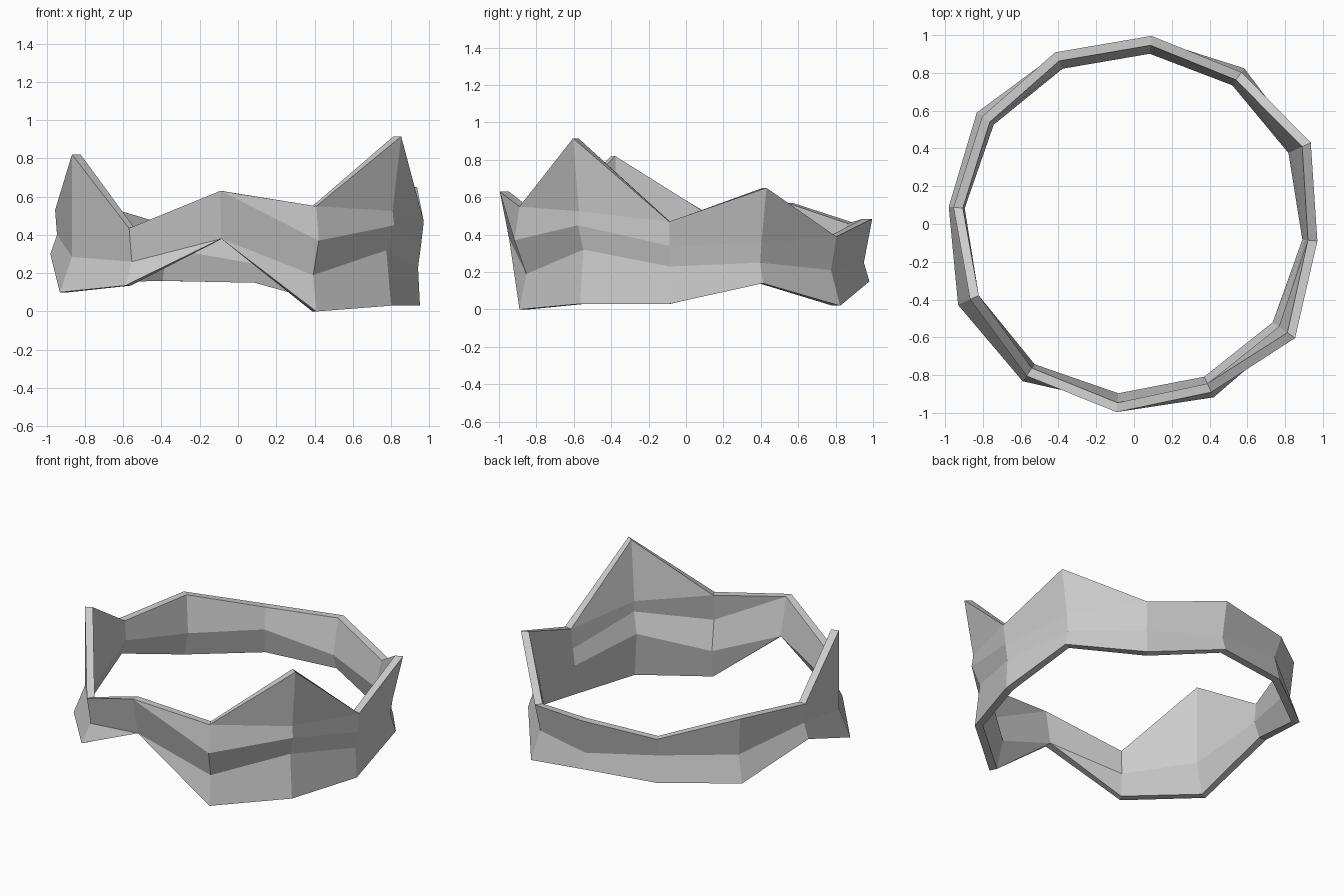
import bpy, bmesh, math

cube = bpy.data.objects.get("Cube")
if cube:
    bpy.data.objects.remove(cube, do_unlink=True)

ROWS = 5
WALL = 0.05
START = math.radians(-95.3)

# Outer wall outline at each corner: (radius, height), listed from rim to foot
corners = [
    [(1.0, .63), (1.0, .63), (1.0, .63), (.95, .38), (.95, .38)],
    [(.98, .55), (1.01, .37), (.94, .19), (.98, 0)],
    [(1.045, .915), (.99, .525), (1.0, .45), (.95, .32), (.98, .03)],
    [(.975, .47), (.96, .34), (.945, .23), (.955, .03)],
    [(1.03, .65), (.965, .355), (.95, .25), (.985, .14)],
    [(.985, .39), (.95, .21), (1.01, .02)],
    [(1.0, .485), (.955, .25), (.985, .15)],
    [(1.0, .46), (.955, .33), (.99, .16)],
    [(.985, .57), (.96, .32), (1.02, .15)],
    [(.96, .53), (.95, .4), (.985, .3)],
    [(.955, .82), (.955, .285), (1.025, .1)],
    [(.985, .435), (.96, .26), (1.02, .135)],
]

bm = bmesh.new()
loops = []
for i, outline in enumerate(corners):
    # Shorter outlines start all their missing rows at the rim
    outline = [outline[0]] * (ROWS - len(outline)) + outline
    section = outline + [(r - WALL, z) for r, z in reversed(outline)]
    a = START + i * math.tau / len(corners)
    loops.append([bm.verts.new((r * math.cos(a), r * math.sin(a), z)) for r, z in section])

# Bridge neighbouring cross-sections into a closed band
for a, b in zip(loops, loops[1:] + loops[:1]):
    for j in range(len(a)):
        k = (j + 1) % len(a)
        bm.faces.new((a[j], a[k], b[k], b[j]))

# Merge the repeated rim points so quads collapse to triangles
bmesh.ops.remove_doubles(bm, verts=bm.verts, dist=0.0005)
bmesh.ops.recalc_face_normals(bm, faces=bm.faces)

mesh = bpy.data.meshes.new("faceted_band")
bm.to_mesh(mesh)
bm.free()
band = bpy.data.objects.new("faceted_band", mesh)
bpy.context.collection.objects.link(band)

# Plain grey
grey = bpy.data.materials.new("light_grey")
grey.use_nodes = True
grey.diffuse_color = (.6, .6, .6, 1)
grey.node_tree.nodes["Principled BSDF"].inputs["Base Color"].default_value = (.6, .6, .6, 1)
mesh.materials.append(grey)
